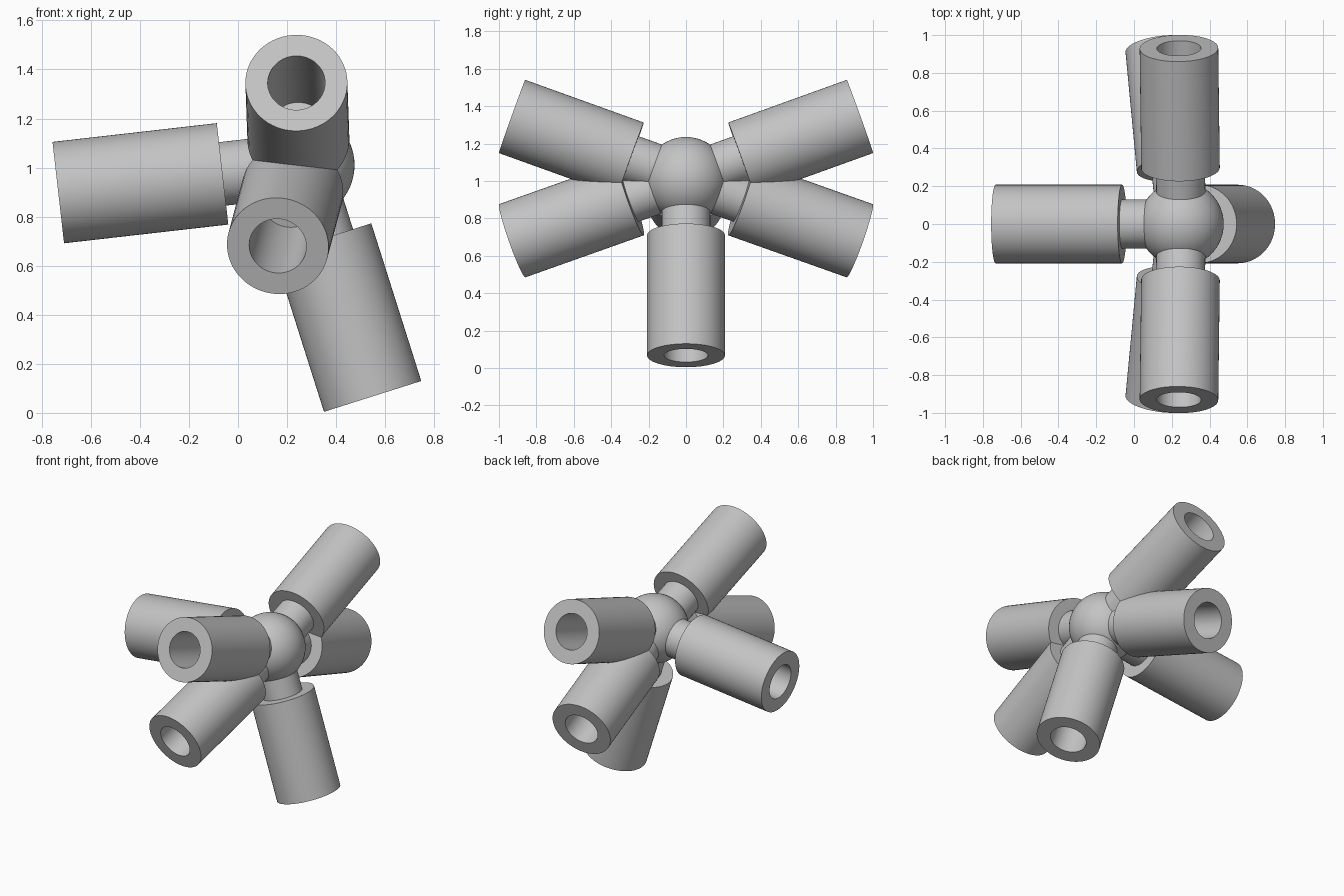
import bpy, bmesh, math
from mathutils import Vector

cube = bpy.data.objects.get("Cube")
if cube:
    bpy.data.objects.remove(cube, do_unlink=True)

SEGMENTS = 64
CENTRE = Vector((0.25, 0, 1.01))
TUBE_R, BORE_R, NECK_R, HUB_R = 0.208, 0.117, 0.13, 0.225
TUBE_START, TUBE_END, BORE_FLOOR = 0.315, 0.989, 0.43

grey = bpy.data.materials.new("plain grey")
grey.use_nodes = True
colour = (0.55, 0.55, 0.55, 1)
grey.diffuse_color = colour
grey.node_tree.nodes["Principled BSDF"].inputs["Base Color"].default_value = colour


def finish(obj):
    obj.data.materials.append(grey)
    bpy.ops.object.select_all(action="DESELECT")
    bpy.context.view_layer.objects.active = obj
    obj.select_set(True)
    bpy.ops.object.shade_smooth_by_angle(angle=math.radians(35))


def lathe(name, profile, direction):
    """Turn a (radius, distance) profile about an axis leaving the hub centre."""
    bm = bmesh.new()
    verts = [bm.verts.new((r, 0, d)) for r, d in profile]
    edges = [bm.edges.new(pair) for pair in zip(verts, verts[1:])]
    bmesh.ops.spin(bm, geom=verts + edges, cent=(0, 0, 0), axis=(0, 0, 1),
                   angle=math.tau, steps=SEGMENTS)
    bmesh.ops.remove_doubles(bm, verts=bm.verts, dist=0.0001)
    bmesh.ops.recalc_face_normals(bm, faces=bm.faces)
    mesh = bpy.data.meshes.new(name)
    bm.to_mesh(mesh)
    bm.free()
    obj = bpy.data.objects.new(name, mesh)
    bpy.context.collection.objects.link(obj)
    obj.location = CENTRE
    obj.rotation_euler = Vector(direction).to_track_quat("Z", "Y").to_euler()
    finish(obj)


# Ball hub
bpy.ops.mesh.primitive_uv_sphere_add(segments=SEGMENTS, ring_count=32,
                                     radius=HUB_R, location=CENTRE)
hub = bpy.context.object
hub.name = "ball_hub"
finish(hub)

# Arm directions, the front and back ones mirrored
arms = {"side": (-0.983, 0, -0.112), "lower": (0.302, 0, -0.953)}
for name, sign in (("front", -1), ("back", 1)):
    arms["upper_" + name] = (-0.012, sign * 0.93, 0.335)
    arms["lower_" + name] = (-0.088, sign * 0.93, -0.33)

# Each arm is a thin neck carrying a thick socket with a blind bore
for name, direction in arms.items():
    lathe(name + "_neck", [(0, 0.1), (NECK_R, 0.1), (NECK_R, TUBE_START + 0.01),
                           (0, TUBE_START + 0.01)], direction)
    lathe(name + "_socket", [(0, TUBE_START), (TUBE_R, TUBE_START), (TUBE_R, TUBE_END),
                             (BORE_R, TUBE_END), (BORE_R, BORE_FLOOR),
                             (0, BORE_FLOOR)], direction)
